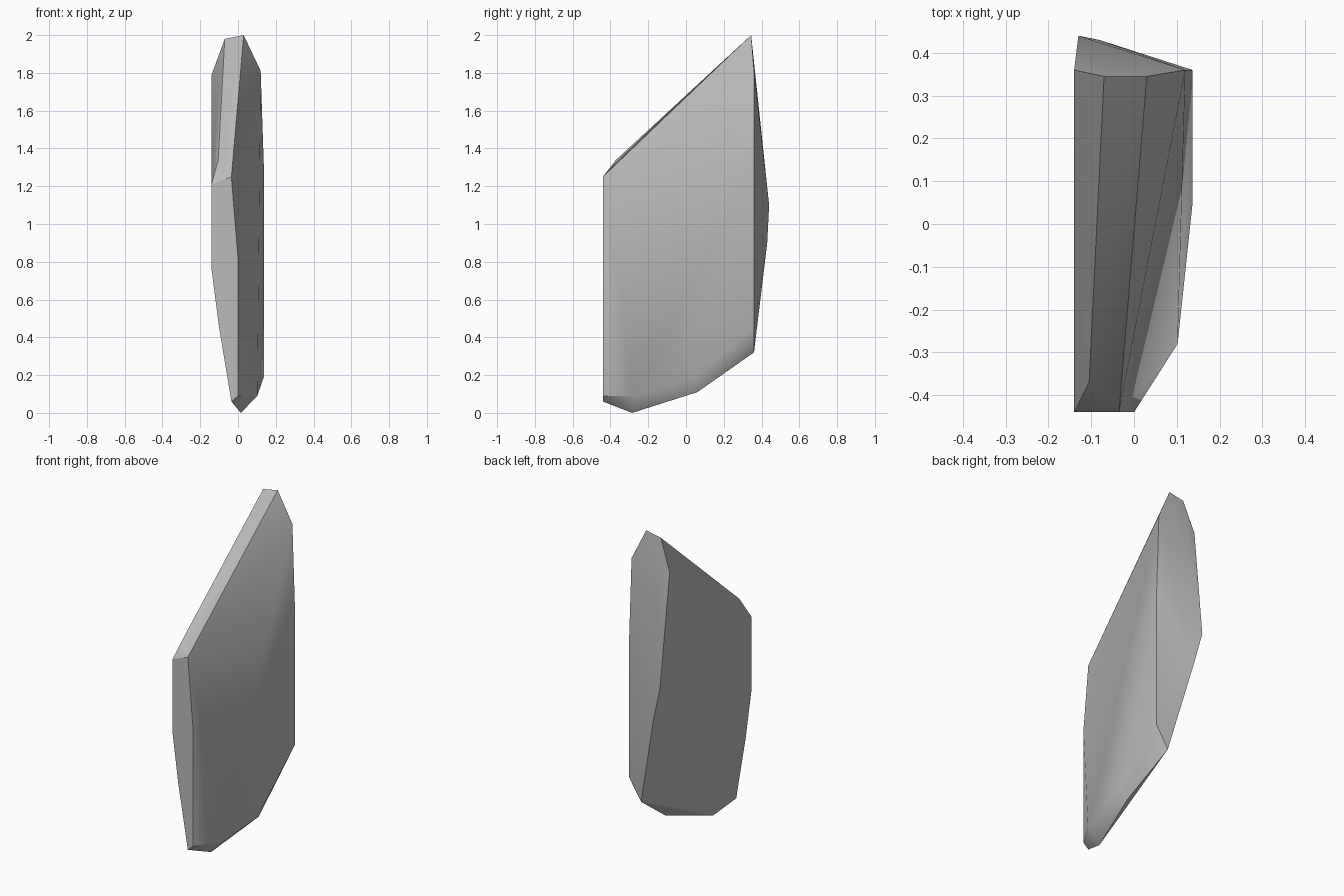
import bpy
import bmesh
import math

default_cube = bpy.data.objects.get("Cube")
if default_cube:
    bpy.data.objects.remove(default_cube, do_unlink=True)


def stone_material(name, value):
    mat = bpy.data.materials.new(name)
    mat.use_nodes = True
    colour = (value, value, value, 1)
    mat.diffuse_color = colour
    mat.node_tree.nodes["Principled BSDF"].inputs["Base Color"].default_value = colour
    return mat


def on_plane(y, outline):
    """Place an (x, z) outline at a given depth."""
    return [(x, y, z) for x, z in outline]


# Narrow flat face at the front
front_face = on_plane(-.44, [
    (-.14, 1.21), (-.035, 1.25), (0, .82), (0, .09),
    (-.035, .06), (-.1, .45), (-.14, .76)])

# Rear shoulder: peak, both sides and lower point
rear_shoulder = on_plane(.36, [
    (-.14, 1.79), (.12, 1.81), (.137, 1.3), (.137, .45), (.055, .32)])
peak = on_plane(.345, [(-.07, 1.98), (.03, 2)])

# Bulging ridge down the back, and chipped corner of the sloping top
back_ridge = [(-.13, .44, 1.1), (-.08, .43, .9)]
top_chip = [(-.105, -.37, 1.34)]

# Chipped underside
underside = [(.015, -.285, 0), (.102, -.28, .09),
             (.1, .06, .11), (.137, .05, .19)]

# Wrap the outlines in one faceted shell
bm = bmesh.new()
for point in (front_face + rear_shoulder + peak + back_ridge
              + top_chip + underside):
    bm.verts.new(point)
hull = bmesh.ops.convex_hull(bm, input=bm.verts[:])
loose = {v for v in hull["geom_interior"] + hull["geom_unused"]
         if isinstance(v, bmesh.types.BMVert)}
bmesh.ops.delete(bm, geom=list(loose), context="VERTS")
bmesh.ops.dissolve_limit(bm, angle_limit=math.radians(1),
                         verts=bm.verts[:], edges=bm.edges[:])
bmesh.ops.recalc_face_normals(bm, faces=bm.faces[:])

mesh = bpy.data.meshes.new("rock_shard")
bm.to_mesh(mesh)
bm.free()
mesh.materials.append(stone_material("grey stone", .5))
shard = bpy.data.objects.new("rock_shard", mesh)
bpy.context.collection.objects.link(shard)

# Soft shading across the broad sides, crisp chipped edges
bpy.ops.object.select_all(action="DESELECT")
shard.select_set(True)
bpy.context.view_layer.objects.active = shard
bpy.ops.object.shade_smooth_by_angle(angle=math.radians(30))
